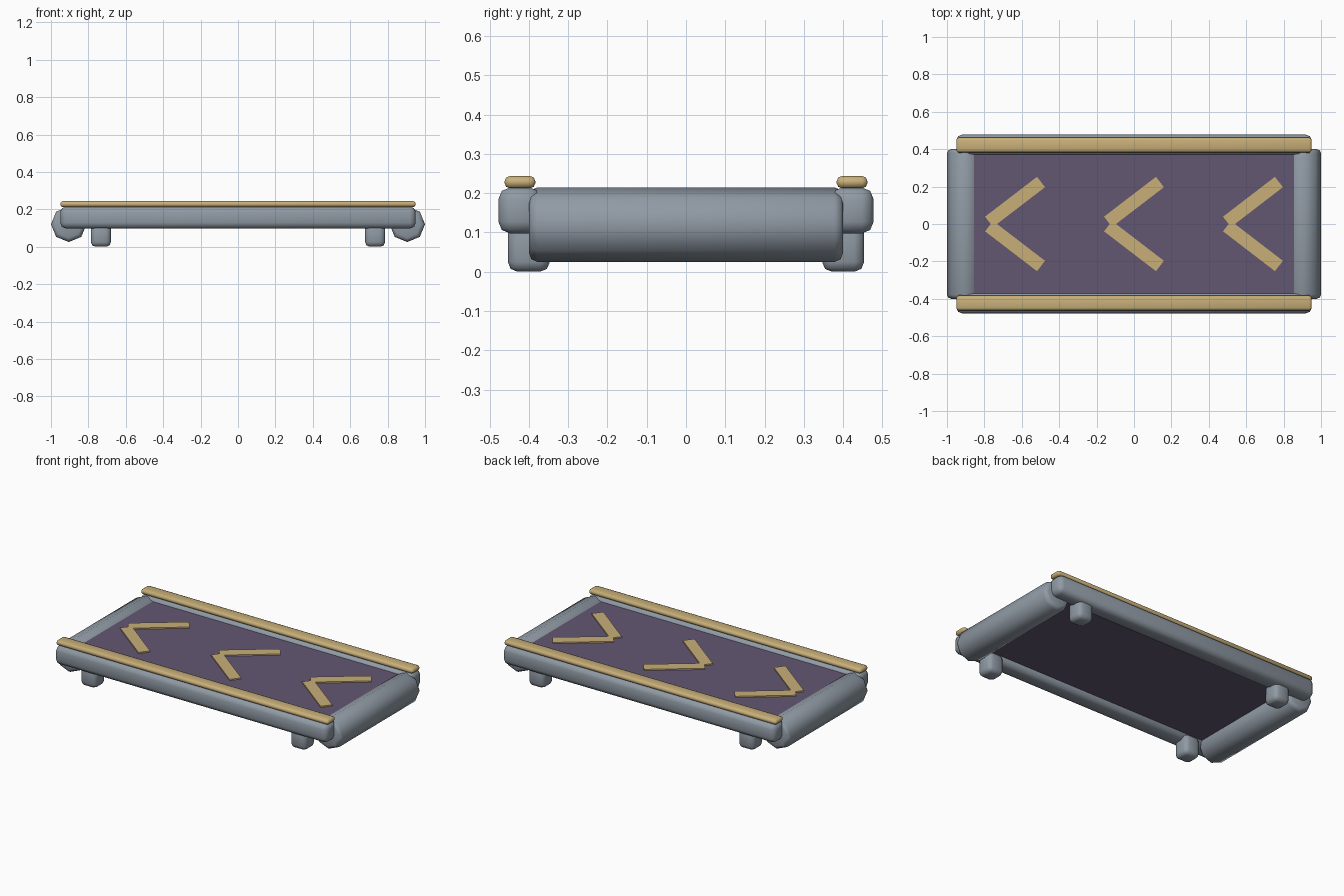
import bpy, bmesh, math
from mathutils import Matrix

if "Cube" in bpy.data.objects:
    bpy.data.objects.remove(bpy.data.objects["Cube"])


def material(name, rgb):
    m = bpy.data.materials.new(name)
    m.diffuse_color = (*rgb, 1)
    m.use_nodes = True
    m.node_tree.nodes["Principled BSDF"].inputs["Base Color"].default_value = m.diffuse_color
    return m


GREY = material("steel grey", (0.28, 0.325, 0.375))
PURPLE = material("belt purple", (0.125, 0.095, 0.17))
GOLD = material("trim gold", (0.58, 0.43, 0.19))


def finish(name, bm, mat, angle=50):
    me = bpy.data.meshes.new(name)
    bmesh.ops.recalc_face_normals(bm, faces=bm.faces[:])
    bm.to_mesh(me)
    bm.free()
    me.materials.append(mat)
    ob = bpy.data.objects.new(name, me)
    bpy.context.collection.objects.link(ob)
    if angle:
        bpy.ops.object.select_all(action='DESELECT')
        ob.select_set(True)
        bpy.context.view_layer.objects.active = ob
        bpy.ops.object.shade_smooth_by_angle(angle=math.radians(angle))
    return ob


def box(name, loc, size, mat, bevel=0, turn=0):
    bm = bmesh.new()
    bmesh.ops.create_cube(bm, size=1, matrix=Matrix.Diagonal((*size, 1)))
    if bevel:
        bmesh.ops.bevel(bm, geom=bm.edges[:], offset=bevel, segments=2,
                        profile=0.5, affect='EDGES')
    bm.transform(Matrix.Translation(loc) @ Matrix.Rotation(turn, 4, 'Z'))
    return finish(name, bm, mat, 50 if bevel else 0)


def roller(name, x):
    bm = bmesh.new()
    bmesh.ops.create_cone(bm, cap_ends=True, segments=8, radius1=0.095,
                          radius2=0.095, depth=0.8)
    rims = [e for e in bm.edges if abs(e.verts[0].co.z - e.verts[1].co.z) < 1e-4]
    bmesh.ops.bevel(bm, geom=rims, offset=0.022, segments=2, profile=0.5,
                    affect='EDGES')
    bm.transform(Matrix.Translation((x, 0, 0.12)) @ Matrix.Rotation(math.pi / 2, 4, 'X'))
    return finish(name, bm, GREY)


# belt
box("belt", (0, 0, 0.165), (1.78, 0.76, 0.06), PURPLE)

# side rails with trim strips
for side, s in (("front", -1), ("back", 1)):
    box(side + "_rail", (0, s * 0.4225, 0.156), (1.9, 0.11, 0.117), GREY, 0.03)
    box(side + "_trim", (0, s * 0.4225, 0.228), (1.9, 0.078, 0.031), GOLD, 0.013)
    # feet
    for end, e in (("left", -1), ("right", 1)):
        box(f"{side}_{end}_foot", (e * 0.733, s * 0.4, 0.065),
            (0.107, 0.107, 0.13), GREY, 0.025)

# end rollers
roller("left_roller", -0.905)
roller("right_roller", 0.905)

# arrow chevrons pointing left, two thin plates each
for i in range(3):
    for s in (-1, 1):
        box(f"chevron_{i + 1}_{'upper' if s > 0 else 'lower'}",
            ((i - 1) * 0.636, s * 0.118, 0.1985), (0.35, 0.07, 0.009), GOLD,
            0, s * math.radians(37.5))
